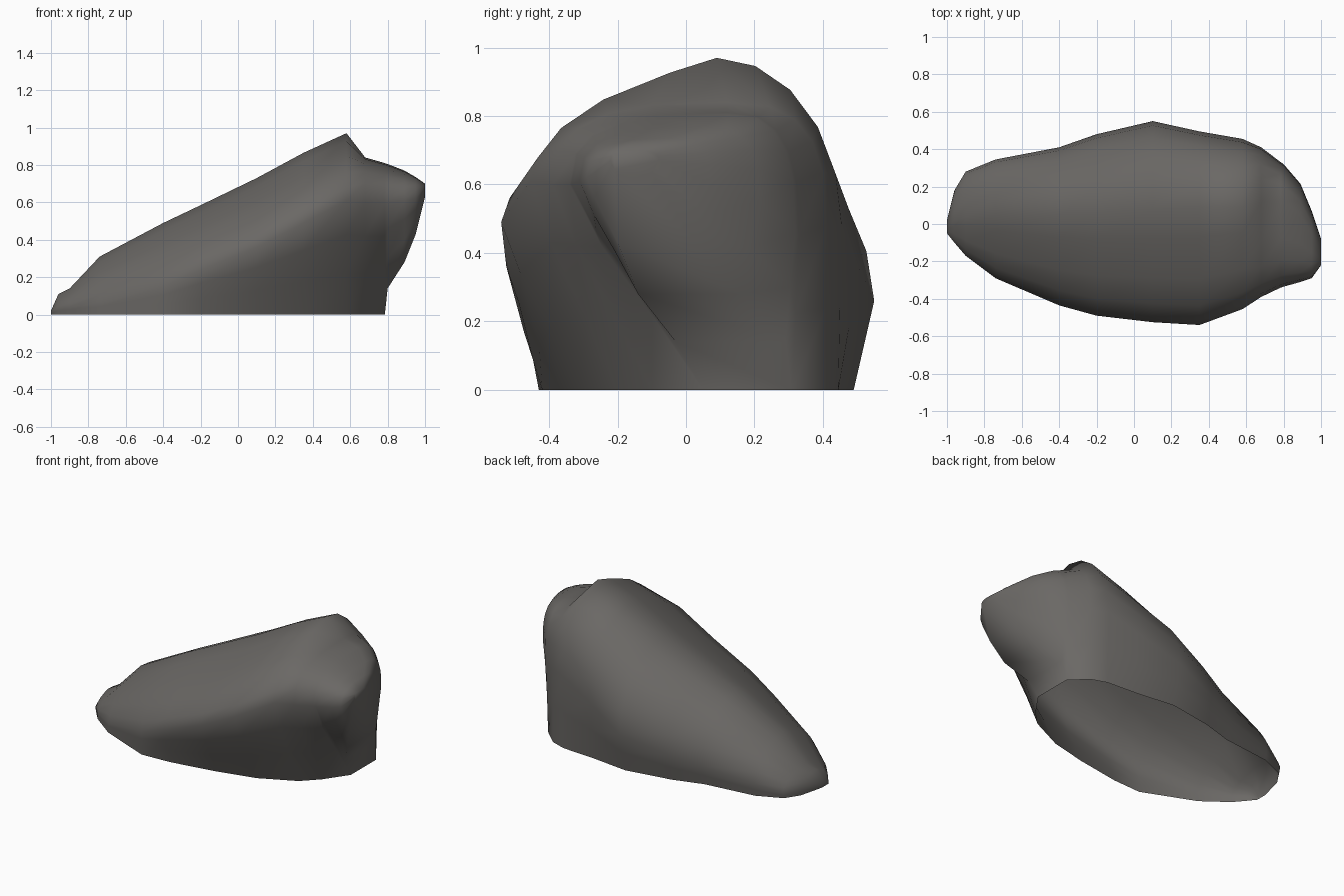
import bpy, bmesh, math

if "Cube" in bpy.data.objects:
    bpy.data.objects.remove(bpy.data.objects["Cube"])

# Cross-sections along x:
# x, bottom z, ridge z, ridge y, front widest y/z, back widest y/z, foot front y, foot back y
SECTIONS = [
    (-1.00, 0, .02, -.02, -.05, .01, .02, .01, -.05, .02),
    (-.96, 0, .11, .02, -.10, .03, .18, .03, -.10, .18),
    (-.90, 0, .14, .04, -.17, .04, .28, .04, -.17, .27),
    (-.74, 0, .31, .05, -.29, .06, .345, .08, -.29, .34),
    (-.40, 0, .49, .05, -.435, .15, .41, .13, -.43, .38),
    (-.20, 0, .585, .06, -.49, .24, .48, .18, -.42, .44),
    (.10, 0, .73, .08, -.525, .36, .55, .26, -.37, .49),
    (.35, 0, .865, .09, -.54, .49, .495, .38, -.31, .46),
    (.58, 0, .97, .09, -.455, .61, .455, .48, -.20, .445),
    (.68, 0, .84, .12, -.39, .60, .41, .48, -.10, .41),
    (.785, 0, .81, .12, -.34, .60, .33, .45, .05, .31),
    (.80, .14, .805, .12, -.335, .60, .32, .46, -.03, .29),
    (.89, .28, .77, .05, -.31, .61, .215, .55, -.14, .16),
    (.95, .43, .735, -.05, -.29, .62, .07, .60, -.20, .03),
    (1.00, .63, .70, -.16, -.22, .67, -.08, .67, -.20, -.10),
]
# Long straight slope rolling over a soft shoulder (fractions of width, height)
SHOULDER = [(1, 0), (.96, .19), (.835, .43), (.61, .66), (.25, .88)]


def section_points(s, steps=5):
    """y-z outline: front foot, front side, rounded crown, back side, back foot."""
    x, zb, zt, yr, yf, zf, yk, zk, bf, bb = s
    end_block = x > .65
    power = 2 / 2.8 if end_block else 1.0
    pts = [(x, bf, zb)]
    for u, v in ((.38, .36), (.76, .70)):
        pts.append((x, bf + (yf - bf) * u, zb + (zf - zb) * v))
    for i in range(steps):
        a = math.pi / 2 * i / steps
        u, v = SHOULDER[i]
        if end_block:
            u, v = math.cos(a) ** power, math.sin(a) ** power
        pts.append((x, yr + (yf - yr) * u, zf + (zt - zf) * v))
    for i in range(steps, -1, -1):
        a = math.pi / 2 * i / steps
        pts.append((x, yr + (yk - yr) * max(0, math.cos(a)) ** power,
                    zk + (zt - zk) * math.sin(a) ** power))
    pts.append((x, bb + (yk - bb) * .5, zb + (zk - zb) * .5))
    pts.append((x, bb, zb))
    return pts


# Loft the boulder
bm = bmesh.new()
rings = [[bm.verts.new(p) for p in section_points(s)] for s in SECTIONS]
n = len(rings[0])
for a, b in zip(rings, rings[1:]):
    for i in range(n):
        j = (i + 1) % n
        bm.faces.new((a[i], a[j], b[j], b[i]))
bm.faces.new(rings[0])
bm.faces.new(rings[-1])
bmesh.ops.recalc_face_normals(bm, faces=bm.faces)

# The shell is open where it meets the ground
ground = [f for f in bm.faces if all(v.co.z < 1e-4 for v in f.verts)]
bmesh.ops.delete(bm, geom=ground, context='FACES')

mesh = bpy.data.meshes.new("boulder")
bm.to_mesh(mesh)
bm.free()

boulder = bpy.data.objects.new("boulder", mesh)
bpy.context.collection.objects.link(boulder)
stone = bpy.data.materials.new("dark grey stone")
stone.diffuse_color = (.145, .138, .13, 1)
stone.use_nodes = True
stone.node_tree.nodes["Principled BSDF"].inputs["Base Color"].default_value = stone.diffuse_color
mesh.materials.append(stone)

bpy.context.view_layer.objects.active = boulder
boulder.select_set(True)
bpy.ops.object.shade_smooth_by_angle(angle=math.radians(80))
